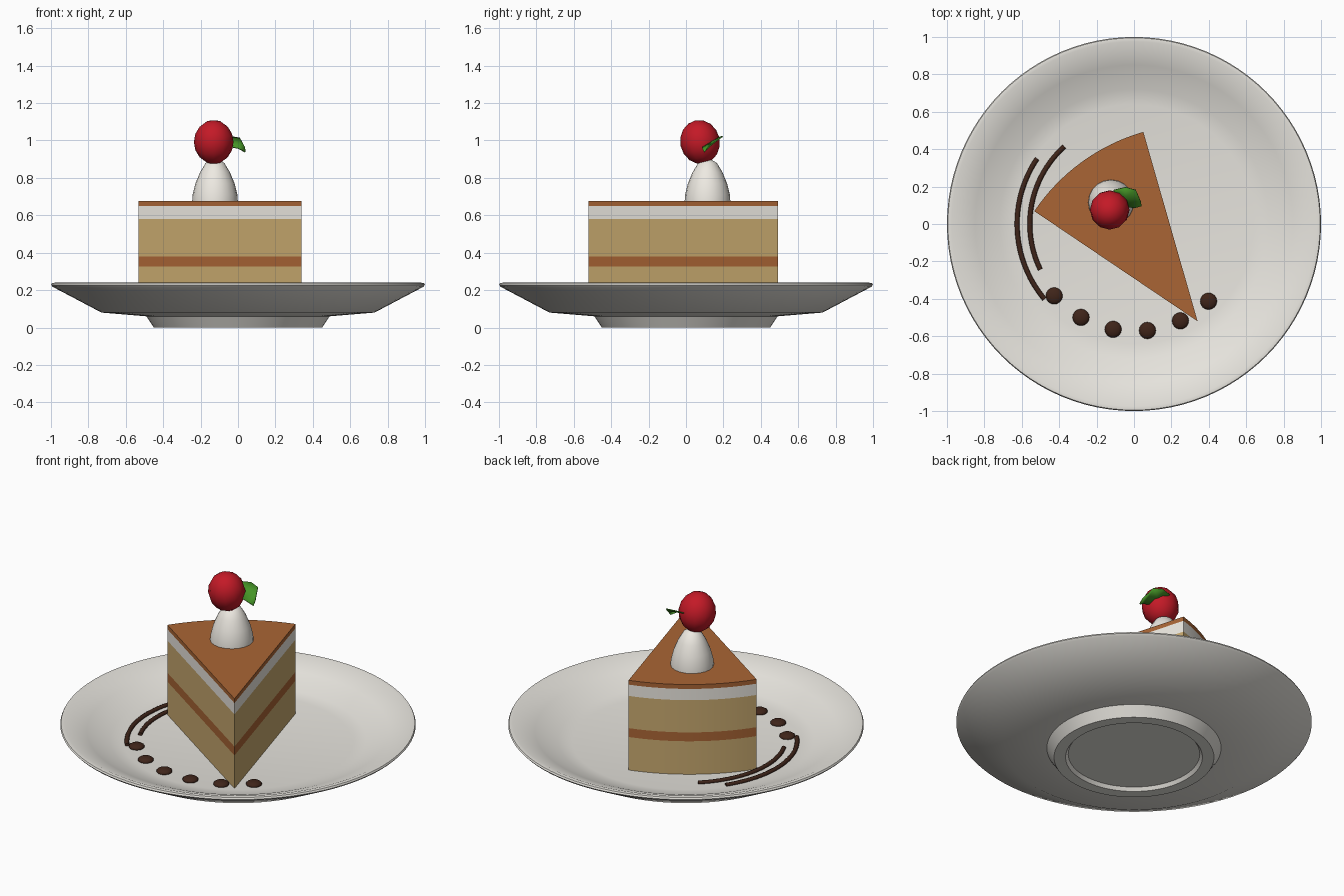
import bpy, bmesh, math
from mathutils import Vector

if "Cube" in bpy.data.objects:
    bpy.data.objects.remove(bpy.data.objects["Cube"])


def material(name, rgb):
    m = bpy.data.materials.new(name)
    m.diffuse_color = (*rgb, 1)
    m.use_nodes = True
    m.node_tree.nodes["Principled BSDF"].inputs["Base Color"].default_value = m.diffuse_color
    return m


china = material("china", (0.80, 0.78, 0.73))
sponge = material("sponge", (0.58, 0.40, 0.16))
caramel = material("caramel", (0.40, 0.13, 0.035))
cream = material("cream", (0.85, 0.82, 0.76))
chocolate = material("chocolate", (0.05, 0.018, 0.01))
red = material("red", (0.55, 0.01, 0.02))
green = material("green", (0.06, 0.30, 0.02))


def finish(bm, name, mat, angle=None):
    bmesh.ops.recalc_face_normals(bm, faces=bm.faces)
    me = bpy.data.meshes.new(name)
    bm.to_mesh(me)
    bm.free()
    me.materials.append(mat)
    ob = bpy.data.objects.new(name, me)
    bpy.context.collection.objects.link(ob)
    if angle:
        bpy.ops.object.select_all(action='DESELECT')
        ob.select_set(True)
        bpy.context.view_layer.objects.active = ob
        bpy.ops.object.shade_smooth_by_angle(angle=math.radians(angle))
    return ob


def lathe(name, profile, steps, mat, angle, loc=(0, 0, 0)):
    bm = bmesh.new()
    vs = [bm.verts.new((r, 0, z)) for r, z in profile]
    es = [bm.edges.new(p) for p in zip(vs, vs[1:])]
    bmesh.ops.spin(bm, geom=vs + es, cent=(0, 0, 0), axis=(0, 0, 1),
                   angle=math.tau, steps=steps)
    bmesh.ops.remove_doubles(bm, verts=bm.verts, dist=1e-4)
    ob = finish(bm, name, mat, angle)
    ob.location = loc
    return ob


FLOOR = 0.12

# Plate with foot ring
lathe("plate", [(0, 0.02), (0.37, 0.02), (0.385, 0), (0.45, 0), (0.49, 0.06),
                (0.73, 0.08), (0.99, 0.217), (1.0, 0.228), (0.995, 0.238),
                (0.975, 0.24), (0.85, 0.19), (0.72, 0.133), (0.64, FLOOR),
                (0, FLOOR)], 96, china, 40)

# Cake layers, all sharing one wedge outline
tip = Vector((0.34, -0.52))
outline = [tip] + [tip + 1.053 * Vector((math.cos(a), math.sin(a)))
                   for a in (math.radians(106 + 40 * i / 16) for i in range(17))]


def cake_layer(name, z0, z1, mat):
    bm = bmesh.new()
    face = bm.faces.new([bm.verts.new((p.x, p.y, z0)) for p in outline])
    new = bmesh.ops.extrude_face_region(bm, geom=[face], use_keep_orig=True)
    top = [v for v in new["geom"] if isinstance(v, bmesh.types.BMVert)]
    bmesh.ops.translate(bm, verts=top, vec=(0, 0, z1 - z0))
    finish(bm, name, mat, 30)


cake_layer("lower_sponge", FLOOR, 0.325, sponge)
cake_layer("filling", 0.325, 0.38, caramel)
cake_layer("upper_sponge", 0.38, 0.58, sponge)
cake_layer("cream_layer", 0.58, 0.65, cream)
cake_layer("glaze", 0.65, 0.677, caramel)

# Whipped cream dollop
lathe("cream_dollop", [(0, 0.675), (0.122, 0.675), (0.12, 0.71), (0.105, 0.77),
                       (0.08, 0.83), (0.05, 0.88), (0, 0.91)],
      20, cream, 60, (-0.123, 0.115, 0))


# Scaled spheres
def ball(name, loc, size, segs, rings, mat, angle):
    bm = bmesh.new()
    bmesh.ops.create_uvsphere(bm, u_segments=segs, v_segments=rings, radius=1)
    bmesh.ops.scale(bm, vec=size, verts=bm.verts)
    ob = finish(bm, name, mat, angle)
    ob.location = loc
    return ob


# Berry, slightly tilted on the dollop
berry = ball("berry", (-0.13, 0.075, 0.992), (0.106, 0.106, 0.118), 12, 8, red, 60)
berry.rotation_euler = (math.radians(12), 0, 0)

# Folded, drooping leaf: near edge, midrib, far edge
rows = [[(-0.09, 0.14, 0.99), (-0.045, 0.09, 0.97), (0.005, 0.085, 0.96), (0.04, 0.095, 0.94)],
        [(-0.10, 0.16, 1.01), (-0.045, 0.145, 1.0), (0.01, 0.14, 0.985), (0.04, 0.10, 0.945)],
        [(-0.11, 0.18, 1.02), (-0.045, 0.195, 1.025), (0.01, 0.18, 1.015), (0.037, 0.115, 0.965)]]
bm = bmesh.new()
grid = [[bm.verts.new(p) for p in row] for row in rows]
for a, b in zip(grid, grid[1:]):
    for i in range(3):
        bm.faces.new((a[i], a[i + 1], b[i + 1], b[i]))
leaf = finish(bm, "leaf", green, 40)
leaf.modifiers.new("thickness", 'SOLIDIFY').thickness = 0.006

# Chocolate lines drawn along the plate
for name, r, a0, a1 in (("outer_sauce_line", 0.625, 146, 220),
                        ("inner_sauce_line", 0.557, 132, 206)):
    bm = bmesh.new()
    rings = []
    for i in range(25):
        a = math.radians(a0 + (a1 - a0) * i / 24)
        ring = []
        for k in range(8):
            t = math.tau * k / 8
            q = r + 0.013 * math.cos(t)
            ring.append(bm.verts.new((q * math.cos(a), q * math.sin(a),
                                      FLOOR + 0.005 + 0.012 * math.sin(t))))
        rings.append(ring)
    for p, q in zip(rings, rings[1:]):
        for k in range(8):
            bm.faces.new((p[k], p[k - 1], q[k - 1], q[k]))
    bm.faces.new(rings[0])
    bm.faces.new(rings[-1])
    finish(bm, name, chocolate, 60)

# Chocolate drops
for i in range(6):
    a = math.radians(222 + 18.4 * i)
    ball(f"sauce_drop_{i + 1}", (0.574 * math.cos(a), 0.574 * math.sin(a), FLOOR + 0.005),
         (0.045, 0.045, 0.02), 16, 8, chocolate, 60)
